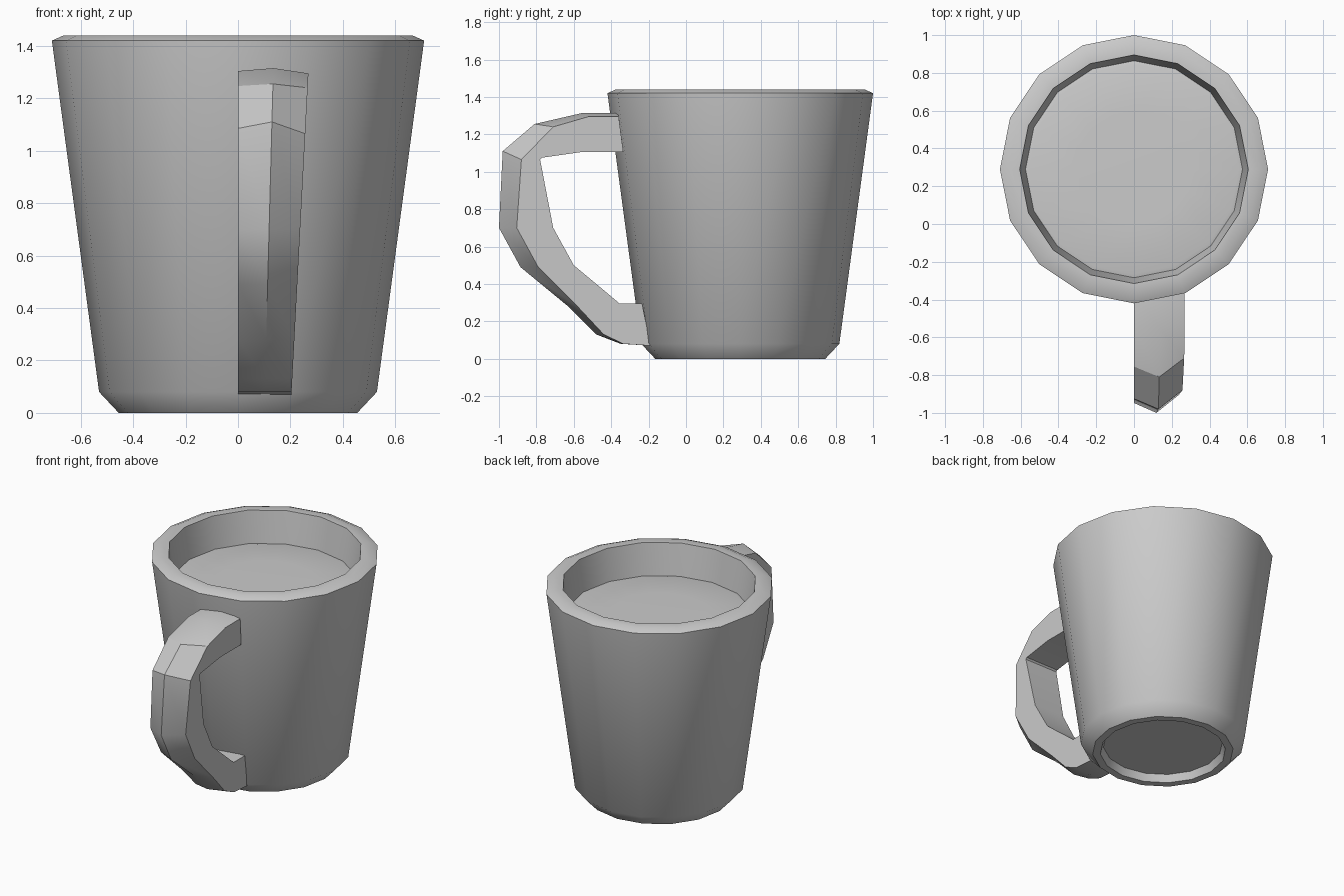
import bpy, bmesh, math
from mathutils import Vector

cube = bpy.data.objects.get("Cube")
if cube:
    bpy.data.objects.remove(cube, do_unlink=True)

SIDES = 16
CUP_Y = 0.29

clay = bpy.data.materials.new("light grey")
clay.use_nodes = True
clay.diffuse_color = (0.6, 0.6, 0.6, 1)
clay.node_tree.nodes["Principled BSDF"].inputs["Base Color"].default_value = (0.6, 0.6, 0.6, 1)


def finish(name, bm, angle):
    """Turn a bmesh into a shaded object."""
    bmesh.ops.recalc_face_normals(bm, faces=bm.faces)
    mesh = bpy.data.meshes.new(name)
    bm.to_mesh(mesh)
    bm.free()
    mesh.materials.append(clay)
    obj = bpy.data.objects.new(name, mesh)
    bpy.context.collection.objects.link(obj)
    bpy.ops.object.select_all(action='DESELECT')
    obj.select_set(True)
    bpy.context.view_layer.objects.active = obj
    bpy.ops.object.shade_smooth_by_angle(angle=math.radians(angle))
    return obj


def loft(name, rings, angle):
    """Bridge equal loops of points in order and cap both ends."""
    bm = bmesh.new()
    loops = [[bm.verts.new(p) for p in ring] for ring in rings]
    for a, b in zip(loops, loops[1:]):
        n = len(a)
        for i in range(n):
            j = (i + 1) % n
            bm.faces.new((a[i], a[j], b[j], b[i]))
    bm.faces.new(loops[0][::-1])
    bm.faces.new(loops[-1])
    return finish(name, bm, angle)


def circle(r, z):
    steps = [2 * math.pi * i / SIDES for i in range(SIDES)]
    return [Vector((r * math.cos(t), CUP_Y + r * math.sin(t), z)) for t in steps]


# Cup: recessed base, foot, bevel, outer wall, rim, inner wall, inner floor
cup_profile = [(0.385, 0.05), (0.405, 0), (0.455, 0), (0.53, 0.08), (0.71, 1.42),
               (0.665, 1.44), (0.605, 1.44), (0.575, 1.23), (0.43, 0.14)]
loft("cup", [circle(r, z) for r, z in cup_profile], 36)

# Drink surface: shallow disc with a slightly lowered edge
loft("drink", [circle(0.575, 1.2), circle(0.575, 1.225), circle(0.555, 1.23), circle(0.3, 1.235)], 36)

# Handle stations, each (y, z) of the ridge, outer edge and inner edge
handle_path = [
    ((-0.36, 1.315), (-0.36, 1.295), (-0.335, 1.105)),
    ((-0.55, 1.315), (-0.52, 1.295), (-0.56, 1.105)),
    ((-0.81, 1.255), (-0.71, 1.24), (-0.77, 1.075)),
    ((-0.98, 1.11), (-0.88, 1.065), (-0.78, 1.065)),
    ((-1.0, 0.70), (-0.905, 0.70), (-0.71, 0.70)),
    ((-0.885, 0.49), (-0.79, 0.49), (-0.60, 0.50)),
    ((-0.63, 0.28), (-0.58, 0.28), (-0.48, 0.40)),
    ((-0.48, 0.13), (-0.44, 0.13), (-0.42, 0.35)),
    ((-0.35, 0.08), (-0.335, 0.08), (-0.355, 0.295)),
    ((-0.19, 0.07), (-0.19, 0.07), (-0.235, 0.295)),
]


def handle_section(ridge, edge, inner):
    """Five-sided section that narrows towards the bottom."""
    def width(p):
        return 0.20 + 0.053 * p[1]
    far = Vector(ridge).lerp(Vector(edge), 0.55)
    return [(0, *far), (width(ridge) / 2, *ridge), (width(edge), *edge),
            (width(inner), *inner), (0, *inner)]


loft("handle", [handle_section(*s) for s in handle_path], 30)
